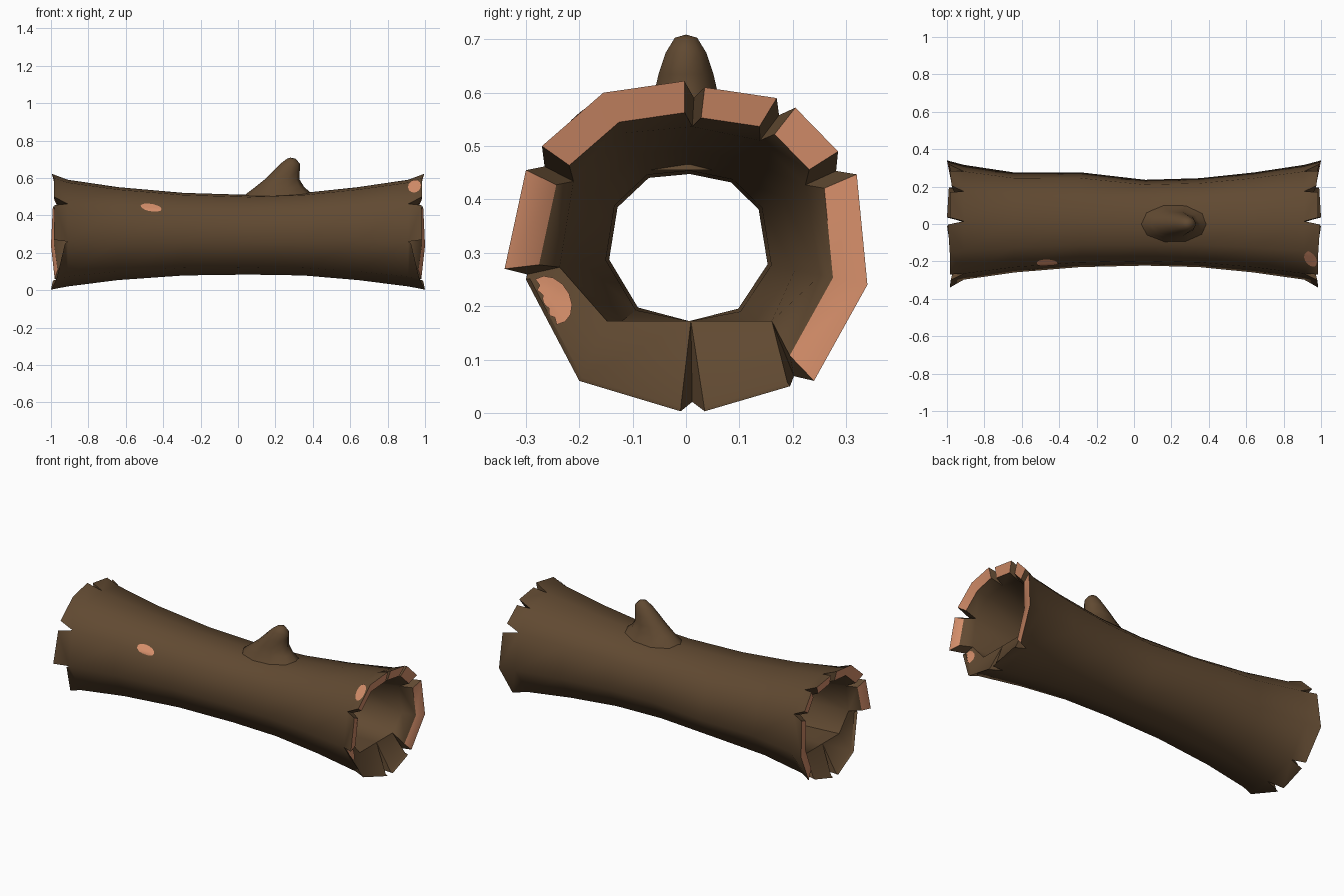
import bpy, bmesh, math
from mathutils import Vector
from mathutils.bvhtree import BVHTree

if "Cube" in bpy.data.objects:
    bpy.data.objects.remove(bpy.data.objects["Cube"])


def material(name, col):
    m = bpy.data.materials.new(name)
    m.diffuse_color = (*col, 1)
    m.use_nodes = True
    m.node_tree.nodes["Principled BSDF"].inputs["Base Color"].default_value = m.diffuse_color
    return m


BARK = material("dark bark", (0.118, 0.067, 0.031))
WOOD = material("cut wood", (0.66, 0.27, 0.143))


def finish(bm, name, mats, angle=50, recalc=True):
    if recalc:
        bmesh.ops.recalc_face_normals(bm, faces=bm.faces)
    me = bpy.data.meshes.new(name)
    bm.to_mesh(me)
    ob = bpy.data.objects.new(name, me)
    bpy.context.collection.objects.link(ob)
    for m in mats:
        me.materials.append(m)
    bpy.ops.object.select_all(action='DESELECT')
    ob.select_set(True)
    bpy.context.view_layer.objects.active = ob
    bpy.ops.object.shade_smooth_by_angle(angle=math.radians(angle))
    return ob


# Splintered planks around the log end: (x, y, z) of each outer corner
planks = [
    [(.985, -.34, .27), (.98, -.30, .455)],
    [(.985, -.27, .50), (.985, -.155, .60), (.995, -.003, .622)],
    [(.985, .035, .61), (.985, .17, .59)],
    [(.975, .205, .572), (.985, .285, .49)],
    [(.99, .32, .447), (1, .34, .24), (.98, .24, .06)],
    [(.99, .195, .05), (1, .035, .003)],
    [(1, -.01, .003), (.97, -.20, .06), (.925, -.30, .25)],
]
THIN = (5, 6)          # bottom planks taper to a thin bark edge

# Ten-sided cross-section: shared notch points plus the plank middles
base = []
for i, p in enumerate(planks):
    a, b = Vector(planks[i - 1][-1]), Vector(p[0])
    base.append(((a + b) / 2).yz)
    base += [Vector(q).yz for q in p[1:-1]]
N = len(base)

# Log body rings: x, outer scale, centre z, inner scale
rings = [(-.91, .93, .306, .74), (-.64, .81, .303, .60), (-.29, .72, .300, .48),
         (.06, .695, .297, .45), (.35, .72, .300, .47), (.64, .81, .303, .60),
         (.91, .93, .306, .74)]
bm = bmesh.new()
outer, inner = [], []
for x, so, cz, si in rings:
    o, n = [], []
    for y, z in base:
        bulge = 1.13 if x == -.29 and y > .2 else 1.0
        o.append(bm.verts.new((x, y * so * bulge, cz + (z - .31) * so)))
        n.append(bm.verts.new((x, y * si, max(.172, .31 + (z - .31) * si))))
    outer.append(o)
    inner.append(n)
for skin in (outer, inner):
    for r0, r1 in zip(skin, skin[1:]):
        for j in range(N):
            k = (j + 1) % N
            bm.faces.new((r0[j], r0[k], r1[k], r1[j]))

# Splintered ends, with notches between the planks
for sx, ro, ri in ((1, outer[-1], inner[-1]), (-1, outer[0], inner[0])):
    s = 0
    for i, p in enumerate(planks):
        f = .975 if i in THIN else .81
        eo = [bm.verts.new((sx * x, y, z)) for x, y, z in p]
        ei = [bm.verts.new((sx * (x - .015), y * f, .31 + (z - .31) * f)) for x, y, z in p]
        ids = [(s + k) % N for k in range(len(p))]
        for k in range(len(p) - 1):
            a, b = ids[k], ids[k + 1]
            bm.faces.new((ro[a], ro[b], eo[k + 1], eo[k]))
            bm.faces.new((ri[a], ri[b], ei[k + 1], ei[k]))
            rim = bm.faces.new((eo[k], eo[k + 1], ei[k + 1], ei[k]))
            rim.material_index = 0 if i in THIN else 1
        for k in (0, -1):
            a = ids[k]
            bm.faces.new((ro[a], eo[k], ei[k], ri[a]))
        s += len(p) - 1
bmesh.ops.recalc_face_normals(bm, faces=bm.faces)
tree = BVHTree.FromBMesh(bm)
finish(bm, "hollow_log", [BARK, WOOD])
bm.free()

# Broken branch stub: x left, x right, half width, z
bm = bmesh.new()
S = 10
prev = None
for x0, x1, w, z in [(.0, .45, .13, .455), (.04, .40, .095, .512), (.09, .355, .075, .55),
                     (.14, .33, .065, .59), (.185, .33, .054, .635),
                     (.225, .332, .04, .675), (.262, .308, .022, .703)]:
    ring = []
    for k in range(S):
        t = 2 * math.pi * k / S
        ring.append(bm.verts.new(((x0 + x1) / 2 + (x1 - x0) / 2 * math.cos(t), w * math.sin(t), z)))
    if prev:
        for k in range(S):
            m = (k + 1) % S
            bm.faces.new((prev[k], prev[m], ring[m], ring[k]))
    prev = ring
tip = bm.verts.new((.28, 0, .709))
for k in range(S):
    bm.faces.new((prev[k], prev[(k + 1) % S], tip))
finish(bm, "branch_stub", [BARK], 60)
bm.free()


# Bare wood patches laid thinly onto the bark
def patch(name, centre, u, v, ray):
    c, u, v, ray = map(Vector, (centre, u, v, ray))
    bm = bmesh.new()

    def drop(a, r):
        p = c + u * (r * math.cos(a)) + v * (r * math.sin(a))
        hit, nor, _, _ = tree.ray_cast(p, ray)
        if hit is None:
            return None
        if nor.dot(ray) > 0:
            nor = -nor
        return bm.verts.new(hit + nor * .004)

    M = 14
    grid = [[drop(2 * math.pi * k / M, r) for k in range(M)] for r in (.01, .35, .7, 1)]

    def face(vs):
        if all(vs) and max((a.co - b.co).length for a in vs for b in vs) < .09:
            f = bm.faces.new(vs)
            f.normal_update()
            if f.normal.dot(ray) > 0:
                f.normal_flip()

    for r0, r1 in zip(grid, grid[1:]):
        for k in range(M):
            m = (k + 1) % M
            face([r0[k], r0[m], r1[m], r1[k]])
    face(grid[0])
    finish(bm, name, [WOOD], recalc=False)
    bm.free()


patch("side_patch", (-.465, -1, .44), (.056, 0, -.008), (0, 0, .019), (0, 1, 0))
patch("end_patch", (.945, -1, .553), (.034, 0, .008), (-.005, 0, .033), (0, 1, 0))
patch("lower_end_patch", (2, -.255, .21), (0, .028, -.04), (0, .03, .022), (-1, 0, 0))
